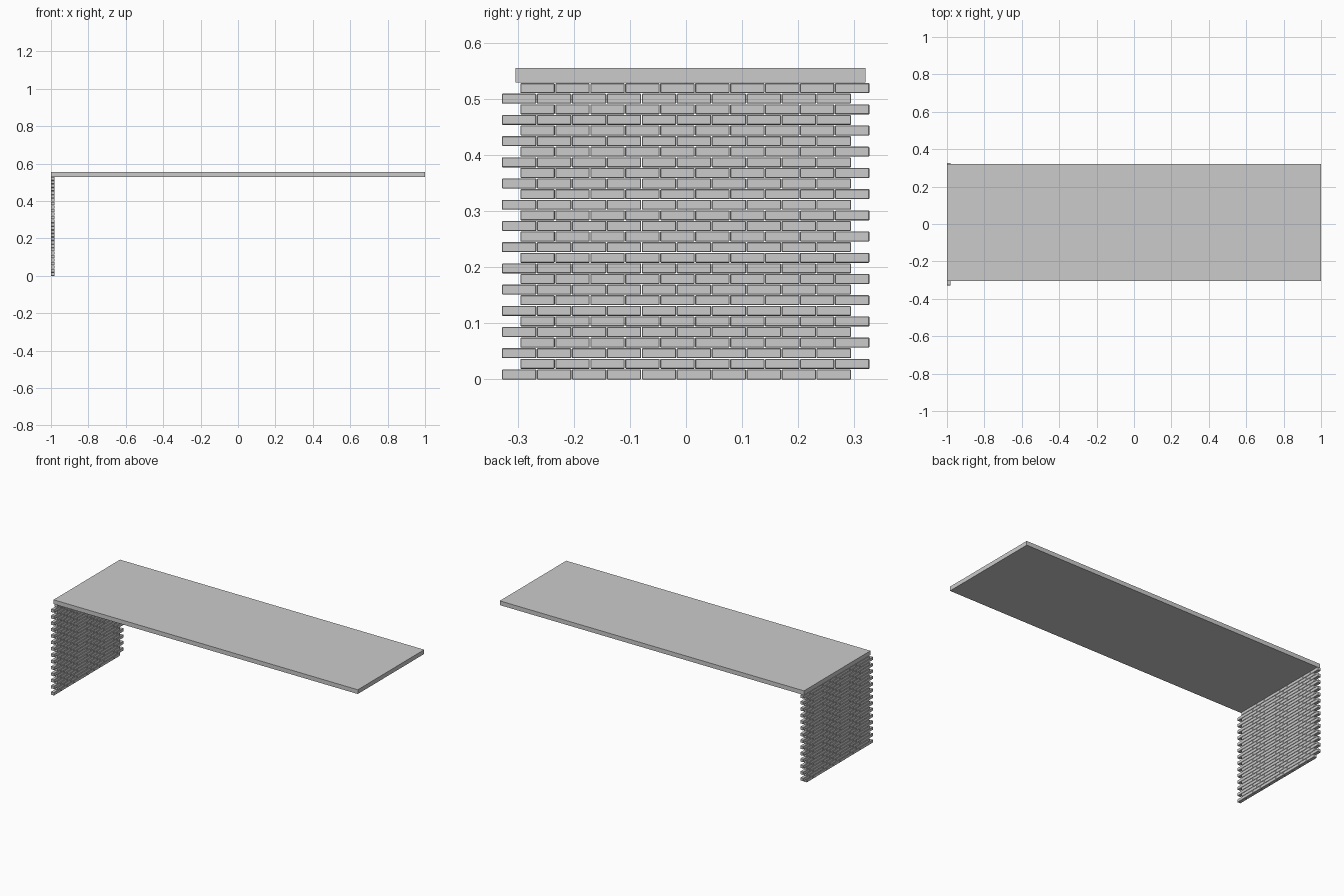
import bpy

if "Cube" in bpy.data.objects:
    bpy.data.objects.remove(bpy.data.objects["Cube"])

ROWS, COLS = 28, 10
PITCH_Y, PITCH_Z = 0.0623, 0.0189
BRICK = (0.02, 0.0613, 0.0178)


def box(name, lo, hi):
    size = [b - a for a, b in zip(lo, hi)]
    bpy.ops.mesh.primitive_cube_add(size=1)
    ob = bpy.context.object
    ob.name = name
    for v in ob.data.vertices:
        v.co = [a + (c + 0.5) * s for a, c, s in zip(lo, v.co, size)]
    return ob


def array(ob, count, offset):
    m = ob.modifiers.new("repeat", 'ARRAY')
    m.count = count
    m.use_relative_offset = False
    m.use_constant_offset = True
    m.constant_offset_displace = offset


# Brick courses: two staggered sets, each repeated along y and every other row up
def courses(name, y0, z0):
    lo = (-1.0, y0, z0)
    ob = box(name, lo, [a + s for a, s in zip(lo, BRICK)])
    b = ob.modifiers.new("worn_edges", 'BEVEL')
    b.width = 0.0012
    b.segments = 1
    array(ob, COLS, (0, PITCH_Y, 0))
    array(ob, ROWS // 2, (0, 0, 2 * PITCH_Z))


courses("brick_courses_even", -0.3280, 0.0)
courses("brick_courses_odd", -0.2952, PITCH_Z)

# Flat top resting on the brick wall
box("top_slab", (-1.0, -0.3035, 0.5295), (1.0, 0.3203, 0.5548))
